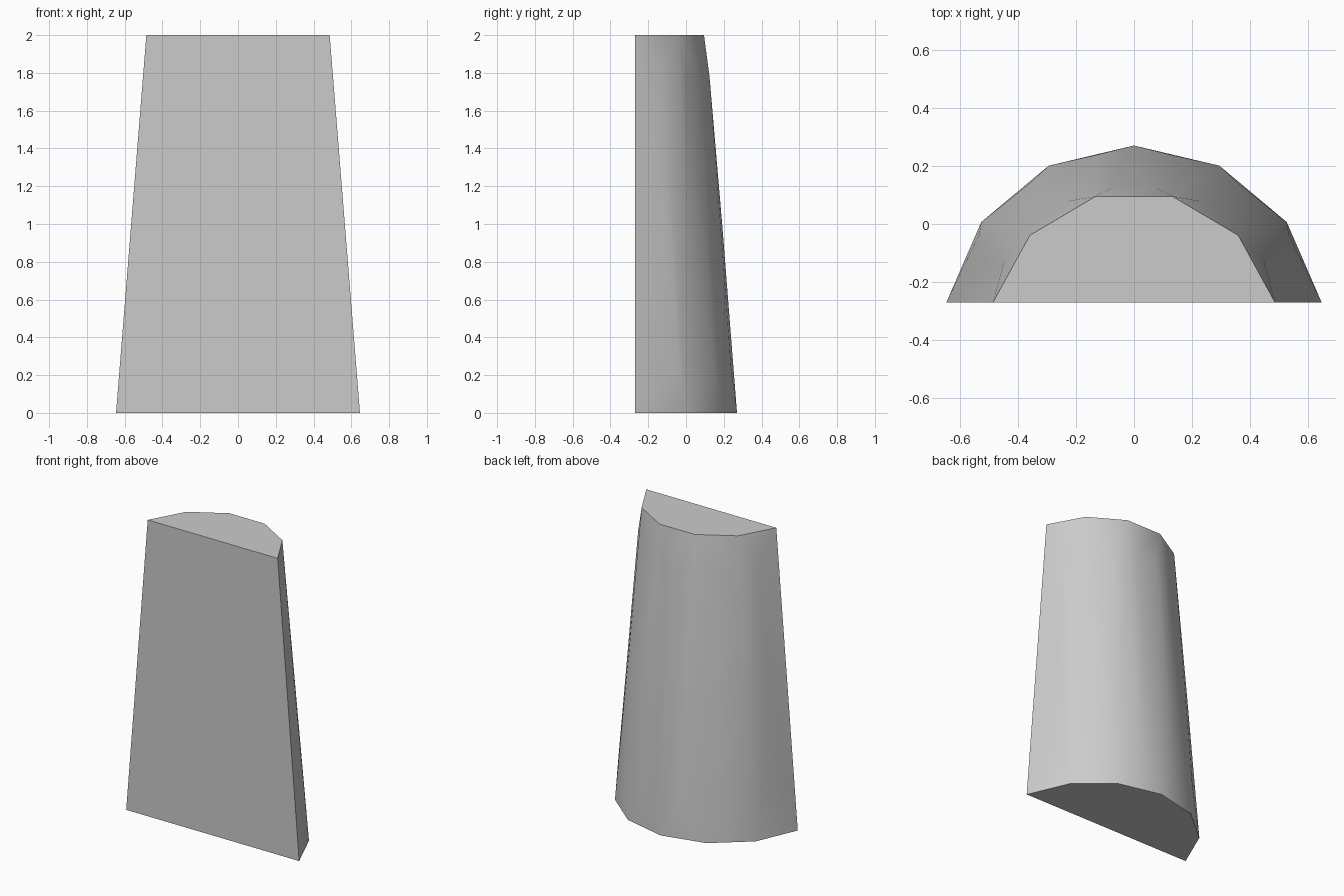
import bpy, bmesh
from math import asin, pi, cos, sin

cube = bpy.data.objects.get("Cube")
if cube:
    bpy.data.objects.remove(cube, do_unlink=True)

FRONT_Y = -0.27
AXIS_Y = -0.386


def arc(z, segments):
    """Points of a tapering circular arc, cut off by the flat front."""
    radius = 0.656 - 0.0785 * z
    start = asin((FRONT_Y - AXIS_Y) / radius)
    for i in range(segments + 1):
        a = start + (pi - 2 * start) * i / segments
        yield radius * cos(a), AXIS_Y + radius * sin(a), z


# Tapered half-round block: rings of points wrapped in a hull
bm = bmesh.new()
for z, segments in ((0, 6), (0.24, 7), (1.0, 10), (1.78, 9), (2, 5)):
    for point in arc(z, segments):
        bm.verts.new(point)
hull = bmesh.ops.convex_hull(bm, input=bm.verts[:])
loose = [v for v in bm.verts if not v.link_faces]
bmesh.ops.delete(bm, geom=loose, context="VERTS")
bmesh.ops.dissolve_limit(bm, angle_limit=0.01, verts=bm.verts[:], edges=bm.edges[:])
bmesh.ops.recalc_face_normals(bm, faces=bm.faces[:])
mesh = bpy.data.meshes.new("half_round_block")
bm.to_mesh(mesh)
bm.free()

# Plain grey finish
grey = bpy.data.materials.new("plain_grey")
grey.use_nodes = True
colour = (0.6, 0.6, 0.6, 1)
grey.diffuse_color = colour
grey.node_tree.nodes["Principled BSDF"].inputs["Base Color"].default_value = colour
mesh.materials.append(grey)

block = bpy.data.objects.new("half_round_block", mesh)
bpy.context.collection.objects.link(block)
bpy.context.view_layer.objects.active = block
block.select_set(True)
bpy.ops.object.shade_smooth_by_angle(angle=pi / 5)
